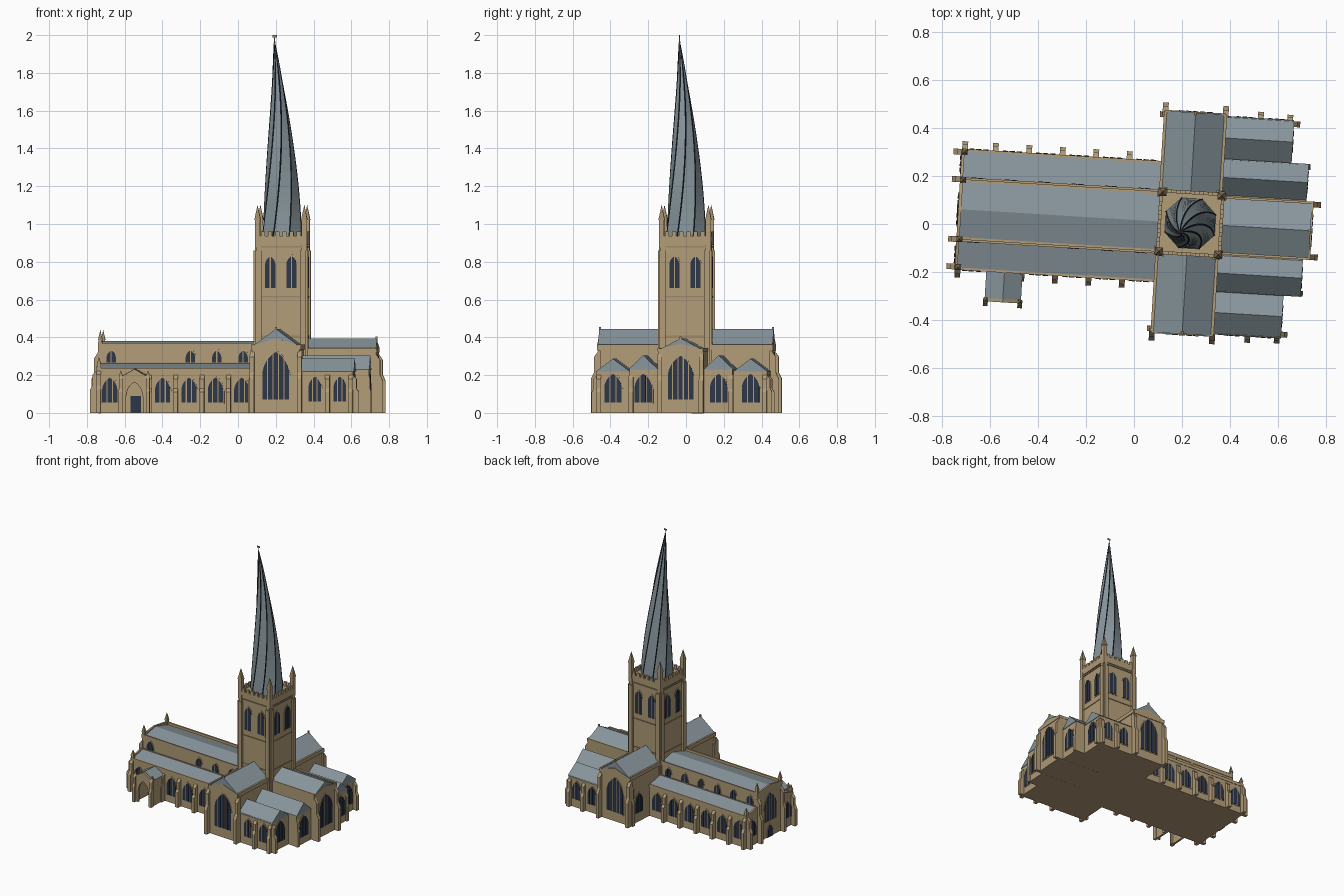
import bpy, bmesh, math
from mathutils import Matrix, Vector

if "Cube" in bpy.data.objects:
    bpy.data.objects.remove(bpy.data.objects["Cube"])

# Whole building is turned slightly about the tower centre
ROOT = Matrix.Translation((0.235, 0.0025, 0)) @ Matrix.Rotation(math.radians(-3.5), 4, 'Z')
EAST, NORTH, WEST, SOUTH = 0, 90, 180, -90


def material(name, rgb):
    m = bpy.data.materials.new(name)
    m.use_nodes = True
    m.diffuse_color = (*rgb, 1)
    m.node_tree.nodes["Principled BSDF"].inputs["Base Color"].default_value = (*rgb, 1)
    return m


STONE = material("sandstone", (0.445, 0.332, 0.188))
TRIM = material("dark stone trim", (0.34, 0.25, 0.14))
SLATE = material("slate roof", (0.246, 0.305, 0.332))
GLASS = material("dark glass", (0.026, 0.038, 0.065))
LEAD = material("lead ribs", (0.014, 0.018, 0.023))

parts = {}


def mesh_for(name, mat):
    return parts.setdefault(name, (bmesh.new(), mat))[0]


def slab(name, mat, profile, origin, ang, d0, d1):
    """Profile of (sideways, height) points, extruded along the compass direction."""
    bm = mesh_for(name, mat)
    t = math.radians(ang)
    n = Vector((math.cos(t), math.sin(t), 0))
    u = Vector((-n.y, n.x, 0))
    o = Vector((*origin, 0))
    rings = [[bm.verts.new(o + u * p + n * d + Vector((0, 0, z))) for p, z in profile] for d in (d0, d1)]
    faces = [bm.faces.new(r) for r in rings]
    for i in range(len(profile)):
        j = i - 1
        faces.append(bm.faces.new((rings[0][j], rings[0][i], rings[1][i], rings[1][j])))
    bmesh.ops.recalc_face_normals(bm, faces=faces)


def box(name, mat, a0, a1, b0, b1, z0, z1):
    slab(name, mat, [(a0, z0), (a1, z0), (a1, z1), (a0, z1)], (0, 0), SOUTH, -b0, -b1)


def gable(half, eave, ridge, foot=None):
    base = [(half, eave), (0, ridge), (-half, eave)]
    return base if foot is None else [(-half, foot), (half, foot)] + base


def arch_height(x, w):
    return math.sqrt(max(w * w - (abs(x) + w / 2) ** 2, 0))


def arch_strip(x0, x1, w, z0, spring, steps=8):
    """Part of a pointed arch between x0 and x1."""
    xs = [x1 + (x0 - x1) * i / steps for i in range(steps + 1)]
    return [(x0, z0), (x1, z0)] + [(x, spring + arch_height(x, w)) for x in xs]


def window(name, a, b, ang, w, z0, top, lights):
    spring = top - 0.866 * w
    rim = w + 0.014
    slab(name + "_surround", STONE, arch_strip(-rim / 2, rim / 2, rim, z0 - 0.006, spring), (a, b), ang, -0.002, 0.003)
    gap = 0.006
    lw = (w - gap * (lights - 1)) / lights
    for i in range(lights):
        x = -w / 2 + i * (lw + gap)
        slab(name, GLASS, arch_strip(x, x + lw, w * 1.02, z0, spring), (a, b), ang, -0.001, 0.006)


def buttress(a, b, ang, h, d=0.035, w=0.024):
    prof = [(0.01, 0), (-d, 0), (-d, h * 0.55), (-d * 0.6, h * 0.65), (-d * 0.6, h * 0.9), (0, h), (0.01, h)]
    slab("buttresses", STONE, prof, (a, b), ang + 90, -w / 2, w / 2)


def pinnacle(a, b, z0, z1, z2, r):
    box("pinnacle_shafts", STONE, a - r, a + r, b - r, b + r, z0, z1)
    bm = mesh_for("pinnacle_caps", TRIM)
    bmesh.ops.create_cone(bm, cap_ends=True, segments=4, radius1=r * 1.7, radius2=0.0005, depth=z2 - z1,
                          matrix=Matrix.Translation((a, b, (z1 + z2) / 2)) @ Matrix.Rotation(math.pi / 4, 4, 'Z'))


# Nave
W = -0.97
box("nave_walls", STONE, W, -0.12, -0.13, 0.13, 0, 0.35)
slab("nave_roof", SLATE, gable(0.124, 0.348, 0.38), (0, 0), EAST, W + 0.005, -0.12)
slab("nave_west_gable", STONE, gable(0.13, 0.366, 0.385, 0.34), (W, 0), WEST, -0.012, 0.001)
window("west_window", W, 0, WEST, 0.13, 0.12, 0.32, 5)
window("west_door", W, 0, WEST, 0.05, 0.004, 0.085, 1)

# Aisles, clerestory, parapets and bays
for s, face in ((-1, SOUTH), (1, NORTH)):
    lo, hi = sorted((s * 0.13, s * 0.25))
    box("aisle_walls", STONE, W, -0.13, lo, hi, 0, 0.222)
    slab("aisle_roofs", SLATE, [(s * 0.246, 0.222), (s * 0.128, 0.222), (s * 0.128, 0.262), (s * 0.246, 0.232)],
         (0, 0), EAST, W + 0.004, -0.13)
    slab("aisle_west_parapets", STONE, [(s * 0.25, 0.21), (s * 0.13, 0.21), (s * 0.13, 0.272), (s * 0.25, 0.24)],
         (0, 0), EAST, W - 0.001, W + 0.011)
    box("aisle_parapets", STONE, W, -0.13, s * 0.243, s * 0.253, 0.215, 0.238)
    box("clerestory_parapets", STONE, W, -0.13, s * 0.124, s * 0.134, 0.34, 0.369)
    box("clerestory_strings", TRIM, W, -0.13, s * 0.128, s * 0.134, 0.258, 0.266)
    for i in range(6):
        a = -0.9 + 0.14 * i
        if not (s < 0 and i == 1):
            window("aisle_windows", a, s * 0.25, face, 0.08, 0.055, 0.185, 3)
        if not (s < 0 and i in (1, 2)):
            window("clerestory_windows", a, s * 0.13, face, 0.05, 0.268, 0.33, 2)
        if i < 5 and not (s < 0 and i == 0):
            buttress(a + 0.07, s * 0.25, face, 0.2)
    window("aisle_west_windows", W, s * 0.19, WEST, 0.07, 0.07, 0.185, 3)
    buttress(W + 0.012, s * 0.25, face, 0.225)
    buttress(W, s * 0.24, WEST, 0.225)
    buttress(W, s * 0.125, WEST, 0.32)
    pinnacle(W + 0.012, s * 0.242, 0.22, 0.255, 0.295, 0.01)
    pinnacle(W + 0.012, s * 0.124, 0.34, 0.385, 0.438, 0.01)

    # Transept
    end = s * 0.463
    box("transept_walls", STONE, -0.132, 0.12, s * 0.1, end, 0, 0.355)
    slab("transept_roofs", SLATE, gable(0.126, 0.352, 0.445), (-0.006, 0), face, 0.1, 0.463)
    slab("transept_gables", STONE, gable(0.126, 0.356, 0.395, 0.33), (-0.006, end), face, -0.004, 0.004)
    for a in (-0.132, 0.12):
        box("transept_gutters", STONE, a - 0.006, a + 0.006, s * 0.13, end, 0.335, 0.362)
        buttress(a, end - s * 0.005, face, 0.33, 0.04)
    box("gable_finials", STONE, -0.011, -0.001, end - s * 0.01, end, 0.435, 0.456)
    buttress(-0.132, end - s * 0.015, WEST, 0.3, 0.022)
    window("transept_windows", -0.006, end, face, 0.14, 0.07, 0.32, 5)
    window("transept_west_windows", -0.132, s * 0.365, WEST, 0.075, 0.07, 0.21, 3)

    # East chapels
    for mid, half, length, eave, ridge in ((0.2, 0.074, 0.475, 0.235, 0.305), (0.365, 0.088, 0.403, 0.222, 0.287)):
        box("chapel_walls", STONE, 0.11, length, s * (mid - half - 0.005), s * (mid + half), 0, eave)
        slab("chapel_roofs", SLATE, gable(half + 0.004, eave - 0.004, ridge), (0, s * mid), EAST, 0.11, length + 0.004)
        window("chapel_east_windows", length, s * mid, EAST, 0.092, 0.055, 0.205, 3)
    for a in (0.2, 0.333):
        window("chapel_side_windows", a, s * 0.453, face, 0.066, 0.06, 0.19, 3)
    buttress(0.267, s * 0.453, face, 0.2, 0.03)
    buttress(0.39, s * 0.453, face, 0.2, 0.025)
    buttress(0.403, s * 0.44, EAST, 0.2, 0.03)
    buttress(0.475, s * 0.265, EAST, 0.2, 0.012)

    # Chancel sides
    box("chancel_parapets", STONE, 0.12, 0.505, s * 0.112, s * 0.122, 0.325, 0.344)
    buttress(0.505, s * 0.11, EAST, 0.31)

# Chancel
box("chancel_walls", STONE, 0.11, 0.505, -0.12, 0.12, 0, 0.335)
slab("chancel_roof", SLATE, gable(0.118, 0.333, 0.395), (0, 0), EAST, 0.11, 0.503)
slab("chancel_gable", STONE, gable(0.12, 0.338, 0.365, 0.32), (0.505, 0), EAST, -0.004, 0.004)
box("gable_finials", STONE, 0.494, 0.505, -0.005, 0.005, 0.385, 0.405)
window("chancel_east_window", 0.505, 0, EAST, 0.135, 0.07, 0.3, 5)

# South porch, open at the front with no floor
PA, PB, half = -0.762, -0.375, 0.076
for k in (-1, 1):
    box("porch_side_walls", STONE, PA + k * half, PA + k * (half - 0.015), PB, -0.25, 0, 0.188)
    buttress(PA + k * (half - 0.004), PB, SOUTH, 0.2, 0.022, 0.02)
    pinnacle(PA + k * (half - 0.004), PB + 0.005, 0.18, 0.2, 0.225, 0.007)
opening = [(x, 0.085 + arch_height(x, 0.09)) for x in (0.045 - 0.0075 * i for i in range(13))]
front = [(half, 0), (half, 0.188), (0, 0.232), (-half, 0.188), (-half, 0), (-0.045, 0)]
slab("porch_front", STONE, front + opening[::-1] + [(0.045, 0)], (PA, PB), SOUTH, -0.014, 0.002)
slab("porch_roof", SLATE, [(-half, 0.18), (0, 0.222), (half, 0.18), (half, 0.19), (0, 0.234), (-half, 0.19)],
     (PA, 0), SOUTH, 0.25, -PB - 0.012)
slab("porch_door", GLASS, [(-0.027, 0.003), (0.027, 0.003), (0.027, 0.09), (-0.027, 0.09)],
     (PA, -0.25), SOUTH, -0.001, 0.006)

# Tower
T = 0.13
box("tower_body", STONE, -T, T, -T, T, 0, 0.93)
for z, g in ((0.4, 0.004), (0.61, 0.004), (0.875, 0.006)):
    box("tower_string_courses", TRIM, -T - g, T + g, -T - g, T + g, z, z + 0.009)
for face in (EAST, NORTH, WEST, SOUTH):
    t = math.radians(face)
    n = Vector((math.cos(t), math.sin(t)))
    u = Vector((-n.y, n.x))
    wall = n * T
    for k in (-1, 1):
        p = wall + u * k * 0.056
        window("belfry_windows", p.x, p.y, face, 0.054, 0.66, 0.828, 2)
        p = wall + u * k * 0.118
        slab("tower_buttresses", STONE, [(-0.016, 0), (0.016, 0), (0.016, 0.86), (-0.016, 0.86)], p, face, -0.01, 0.014)
        slab("tower_buttresses", STONE, [(-0.012, 0.86), (0.012, 0.86), (0.012, 0.91), (-0.012, 0.91)], p, face, -0.01, 0.008)
    slab("tower_parapet", STONE, [(-0.136, 0.89), (0.136, 0.89), (0.136, 0.937), (-0.136, 0.937)], wall, face, -0.008, 0.006)
    for i in range(6):
        x = -0.095 + 0.038 * i
        slab("tower_battlements", STONE, [(x - 0.011, 0.93), (x + 0.011, 0.93), (x + 0.011, 0.96), (x - 0.011, 0.96)],
             wall, face, -0.008, 0.006)
for sa in (-1, 1):
    for sb in (-1, 1):
        pinnacle(sa * 0.124, sb * 0.124, 0.88, 1.02, 1.1, 0.014)

# Twisted, leaning octagonal spire with lead ribs along its edges
spire = bmesh.new()
Z0, Z1, STEPS = 0.93, 1.955, 24
rings = []
for k in range(STEPS + 1):
    t = k / STEPS
    r = 0.11 * (1 - t) + 0.006 * math.sin(math.pi * t) + 0.002
    lean = -0.039 * t * t
    rib = min(0.0045 / r, 0.2)
    ring = []
    for c in range(8):
        corner = math.radians(22.5 + 45 * c + 60 * t)
        for off, grow in ((-rib, 0), (0, 0.003), (rib, 0)):
            rad = (r + grow) * (1 - 0.4 * abs(off) * 0.5)
            ring.append(spire.verts.new((lean + rad * math.cos(corner + off), lean + rad * math.sin(corner + off),
                                         Z0 + (Z1 - Z0) * t)))
    rings.append(ring)
for low, high in zip(rings, rings[1:]):
    for i in range(24):
        j = (i + 1) % 24
        spire.faces.new((low[i], low[j], high[j], high[i])).material_index = 0 if i % 3 == 2 else 1
spire.faces.new(rings[-1])
spire.faces.new(rings[0][::-1])

# Finial and weather vane
tip = -0.039
box("finial_pole", TRIM, tip - 0.002, tip + 0.002, tip - 0.002, tip + 0.002, 1.95, 1.998)
box("weather_vane", TRIM, tip - 0.012, tip + 0.012, tip - 0.0015, tip + 0.0015, 1.988, 2.0)
bmesh.ops.create_icosphere(mesh_for("finial_ball", TRIM), subdivisions=2, radius=0.005,
                           matrix=Matrix.Translation((tip, tip, 1.962)))


def finish(name, bm, mats):
    me = bpy.data.meshes.new(name)
    bmesh.ops.recalc_face_normals(bm, faces=bm.faces)
    bm.to_mesh(me)
    bm.free()
    for m in mats:
        me.materials.append(m)
    ob = bpy.data.objects.new(name, me)
    ob.matrix_world = ROOT
    bpy.context.collection.objects.link(ob)


for name, (bm, mat) in parts.items():
    finish(name, bm, [mat])
finish("spire", spire, [SLATE, LEAD])
